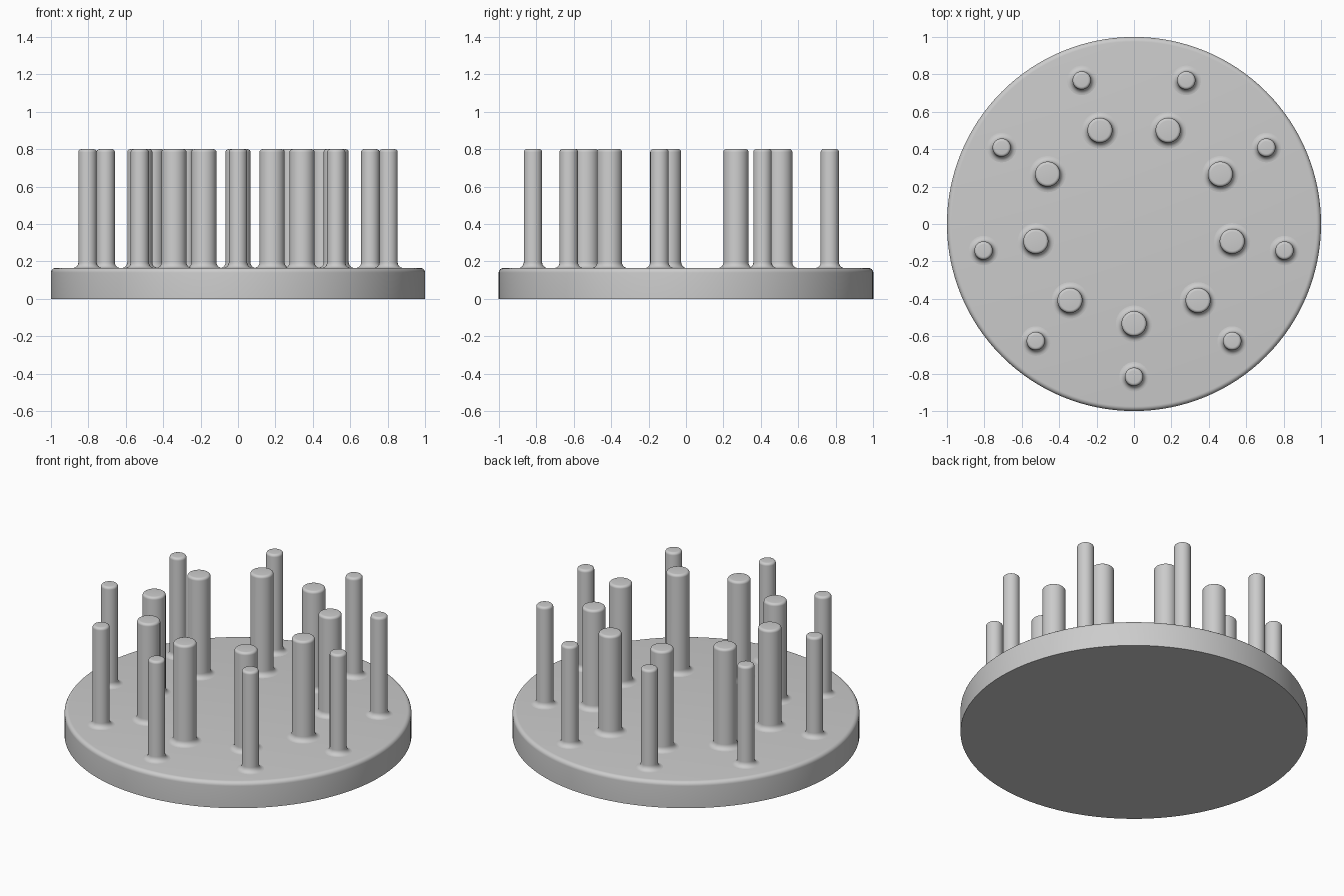
import bpy
import bmesh
from math import sin, cos, pi, radians
from mathutils import Vector

cube = bpy.data.objects.get("Cube")
if cube:
    bpy.data.objects.remove(cube, do_unlink=True)

grey = bpy.data.materials.new("plain grey")
grey.use_nodes = True
grey.diffuse_color = (0.6, 0.6, 0.6, 1)
grey.node_tree.nodes["Principled BSDF"].inputs["Base Color"].default_value = (0.6, 0.6, 0.6, 1)

BASE_TOP = 0.165
PEG_TOP = 0.8


def arc(r, z, size, start, end, steps=6):
    """Quarter-round profile points about (r, z), angles in degrees."""
    angles = [radians(start + (end - start) * i / steps) for i in range(steps + 1)]
    return [(r + size * cos(a), z + size * sin(a)) for a in angles]


def lathe(name, profile, segments, location=(0, 0, 0)):
    """Spin a radius/height profile around the vertical axis."""
    bm = bmesh.new()
    rings = []
    for r, z in profile:
        rings.append([bm.verts.new((r * cos(2 * pi * i / segments),
                                    r * sin(2 * pi * i / segments), z))
                      for i in range(segments)])
    for low, high in zip(rings, rings[1:]):
        for i in range(segments):
            j = (i + 1) % segments
            bm.faces.new((low[i], low[j], high[j], high[i]))
    bm.faces.new(rings[0][::-1])
    bm.faces.new(rings[-1])
    mesh = bpy.data.meshes.new(name)
    bm.to_mesh(mesh)
    bm.free()
    mesh.materials.append(grey)
    obj = bpy.data.objects.new(name, mesh)
    obj.location = Vector(location)
    bpy.context.collection.objects.link(obj)
    bpy.ops.object.select_all(action="DESELECT")
    obj.select_set(True)
    bpy.context.view_layer.objects.active = obj
    bpy.ops.object.shade_smooth_by_angle(angle=radians(35))
    return obj


# Round base plate with a softened top rim
rim = 0.025
lathe("base_plate", [(1, 0)] + arc(1 - rim, BASE_TOP - rim, rim, 0, 90), 128)


# Two rings of pegs, each with a flared foot and a rounded top edge
def peg_ring(name, ring_radius, peg_radius, count=9, flare=0.03, edge=0.016):
    profile = arc(peg_radius + flare, BASE_TOP + flare, flare, 270, 180)
    profile += arc(peg_radius - edge, PEG_TOP - edge, edge, 0, 90)
    for k in range(count):
        a = -pi / 2 + 2 * pi * k / count
        lathe(f"{name}_{k + 1}", profile, 40,
              (ring_radius * cos(a), ring_radius * sin(a), 0))


peg_ring("outer_peg", 0.817, 0.049)
peg_ring("inner_peg", 0.533, 0.067)
